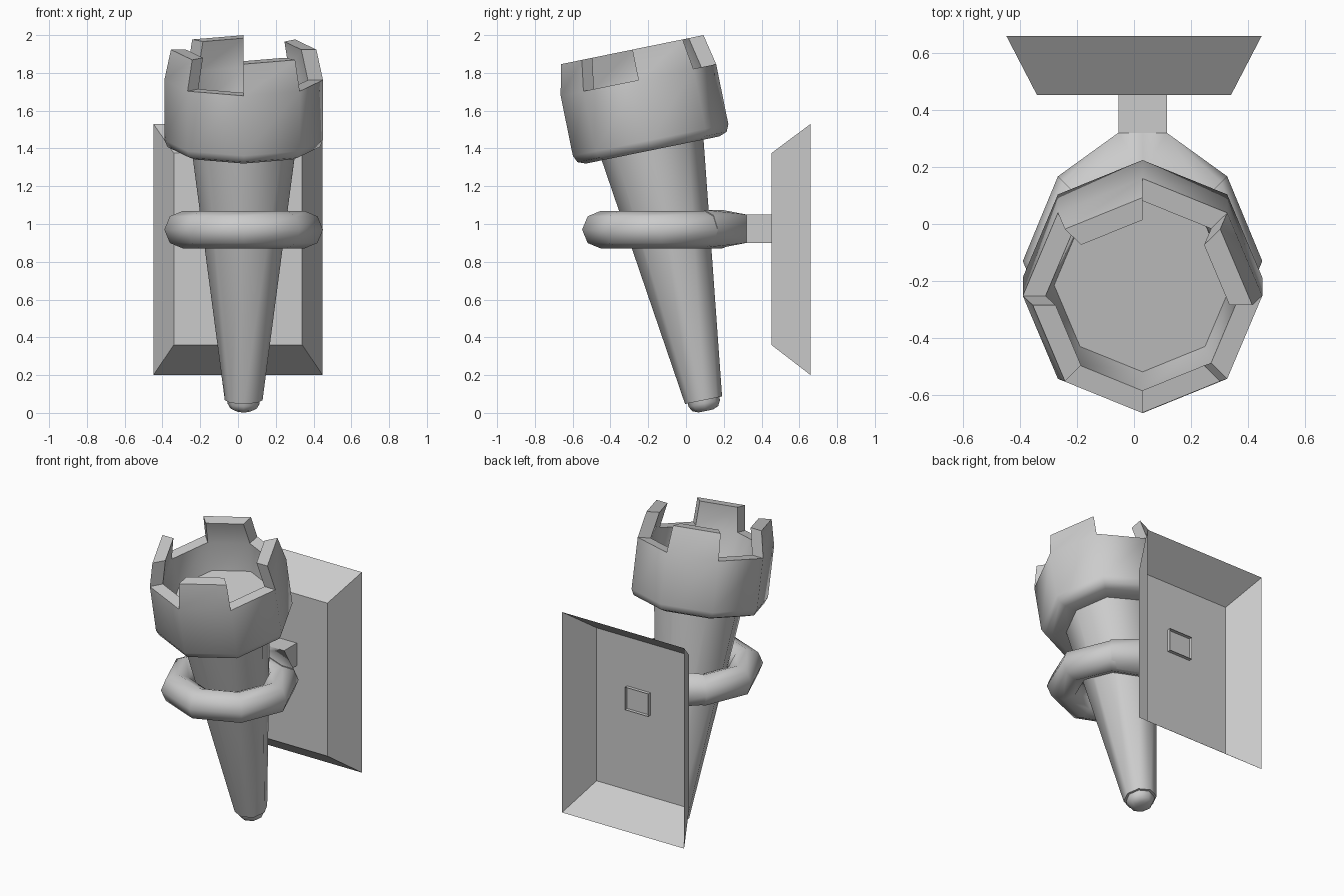
import bpy, bmesh, math
from mathutils import Matrix, Vector

if "Cube" in bpy.data.objects:
    bpy.data.objects.remove(bpy.data.objects["Cube"])

CX = 0.03                      # torch and holder axis in x
TILT = math.radians(11.5)      # torch leans to the front
SEG = 8
FRAME = Matrix.Translation((CX, 0.093, 0.067)) @ Matrix.Rotation(TILT, 4, 'X')


def finish(bm, name, matrix=None, smooth=True, recalc=True):
    if recalc:
        bmesh.ops.recalc_face_normals(bm, faces=bm.faces[:])
    if matrix:
        bm.transform(matrix)
    mesh = bpy.data.meshes.new(name)
    bm.to_mesh(mesh)
    bm.free()
    ob = bpy.data.objects.new(name, mesh)
    bpy.context.collection.objects.link(ob)
    if smooth:
        bpy.ops.object.select_all(action='DESELECT')
        ob.select_set(True)
        bpy.context.view_layer.objects.active = ob
        bpy.ops.object.shade_smooth_by_angle(angle=math.radians(50))
    return ob


def lathe(bm, profile, cap_start=False, cap_end=False, closed=False):
    """Octagonal lathe of (radius, height); returns the face bands."""
    rings = []
    for r, h in profile:
        rings.append([bm.verts.new((r * math.cos(k * math.tau / SEG),
                                    r * math.sin(k * math.tau / SEG), h))
                      for k in range(SEG)])
    bands = []
    pairs = list(zip(rings, rings[1:] + rings[:1]))
    for a, b in (pairs if closed else pairs[:-1]):
        bands.append([bm.faces.new((a[k], a[(k + 1) % SEG], b[(k + 1) % SEG], b[k]))
                      for k in range(SEG)])
    if cap_start:
        bm.faces.new(rings[0][::-1])
    if cap_end:
        bm.faces.new(rings[-1])
    return bands


# tapered handle with its rounded tip
bm = bmesh.new()
lathe(bm, [(0.10, 0.0), (0.275, 1.352), (0.276, 1.37)], True, True)
finish(bm, "handle", FRAME)

bm = bmesh.new()
lathe(bm, [(0.04, -0.058), (0.07, -0.045), (0.085, -0.018), (0.085, 0.01)], True, True)
finish(bm, "handle_tip", FRAME)

# hollow cup; every second rim face is raised into a battlement
bm = bmesh.new()
bands = lathe(bm, [(0.26, 1.352), (0.36, 1.352), (0.403, 1.368), (0.42, 1.406),
                   (0.42, 1.73), (0.34, 1.73), (0.31, 1.544)], True, True)
for face in bands[4][::2]:
    out = bmesh.ops.extrude_face_region(bm, geom=[face])["geom"]
    for v in (g for g in out if isinstance(g, bmesh.types.BMVert)):
        radius = math.hypot(v.co.x, v.co.y)
        scale = (radius - 0.035) / radius
        v.co = Vector((v.co.x * scale, v.co.y * scale, v.co.z + 0.164))
    if face.is_valid:
        bmesh.ops.delete(bm, geom=[face], context='FACES_ONLY')
finish(bm, "cup", FRAME)

# holder ring
bm = bmesh.new()
lathe(bm, [(0.32 + 0.10 * math.cos(k * math.tau / 8), 0.10 * math.sin(k * math.tau / 8))
           for k in range(8)], closed=True)
finish(bm, "holder_ring", Matrix.Translation((CX, -0.13, 0.97)))

# flared neck joining the ring to the arm, one half per side
bm = bmesh.new()
for side in (1, -1):
    pts = [(0.297, 0.167, 0.0)]
    for s in (1, -1):
        pts += [(0.277, 0.146, 0.071 * s), (0.226, 0.096, 0.10 * s), (0, 0.19, 0.10 * s),
                (0, 0.32, 0.075 * s), (0.085, 0.32, 0.075 * s)]
    verts = [bm.verts.new((side * x, y, z)) for x, y, z in pts]
    bmesh.ops.convex_hull(bm, input=verts)
finish(bm, "holder_neck", Matrix.Translation((CX, 0, 0.975)))


def open_loft(name, front, back, cap_front):
    """Rectangles given as (x0, x1, z0, z1, y); the back stays open."""
    bm = bmesh.new()
    a, b = [[bm.verts.new(p) for p in ((x0, y, z0), (x1, y, z0), (x1, y, z1), (x0, y, z1))]
            for x0, x1, z0, z1, y in (front, back)]
    for k in range(4):
        n = (k + 1) % 4
        bm.faces.new((a[n], a[k], b[k], b[n]))
    if cap_front:
        bm.faces.new(a)
    finish(bm, name, smooth=False, recalc=False)


# square arm poking through the plate, and the hollow wall plate
open_loft("arm", (CX - 0.085, CX + 0.085, 0.90, 1.05, 0.30),
          (CX - 0.085, CX + 0.085, 0.90, 1.05, 0.475), False)
open_loft("wall_plate", (-0.34, 0.34, 0.36, 1.375, 0.452),
          (-0.448, 0.448, 0.20, 1.53, 0.66), True)
